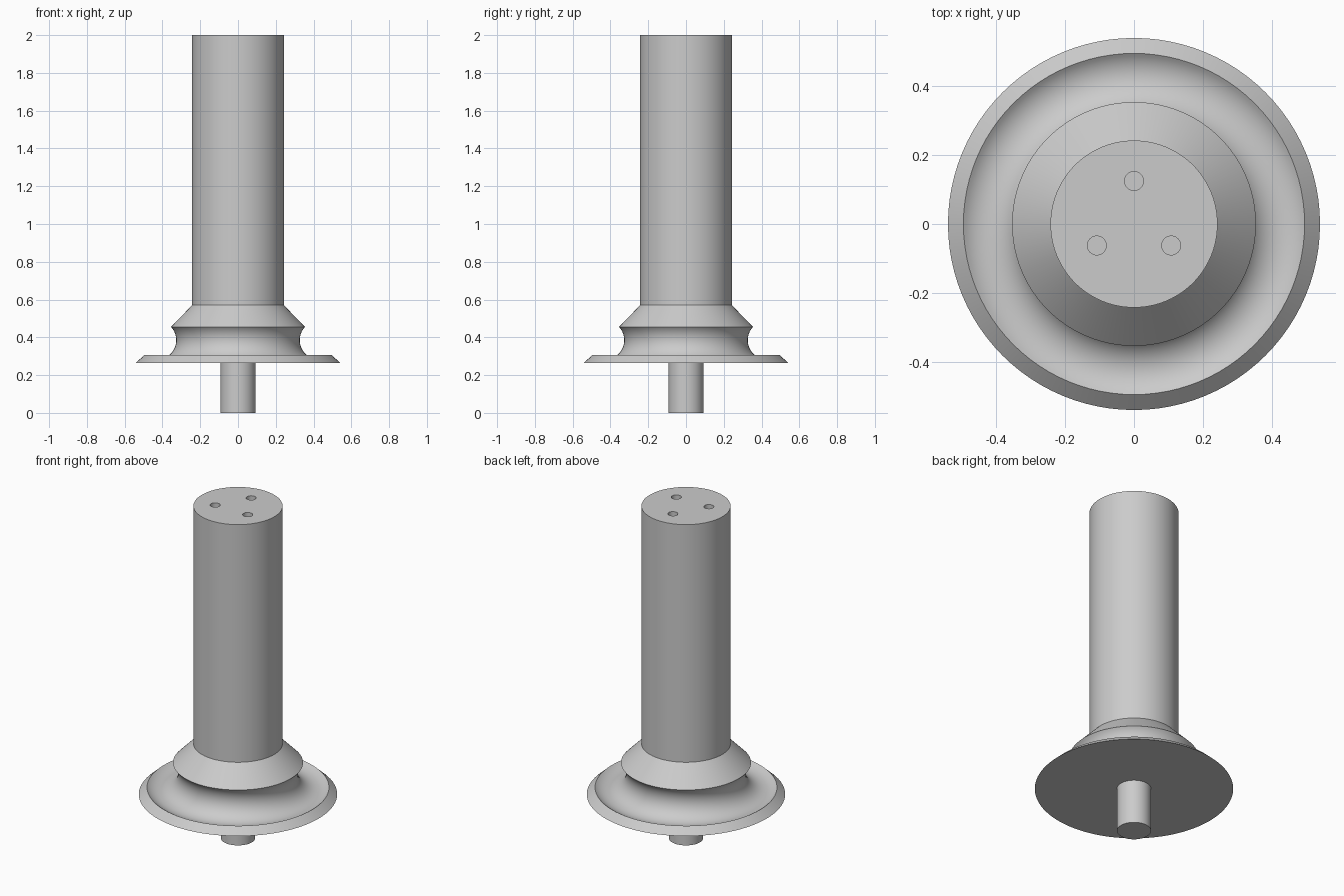
import bpy
import bmesh
import math

old = bpy.data.objects.get("Cube")
if old:
    bpy.data.objects.remove(old, do_unlink=True)

SIDES = 96

grey = bpy.data.materials.new("plain_grey")
grey.use_nodes = True
GREY = (0.6, 0.6, 0.6, 1)
grey.diffuse_color = GREY
grey.node_tree.nodes["Principled BSDF"].inputs["Base Color"].default_value = GREY


def lathe(name, profile, sides=SIDES, centre=(0, 0)):
    """Revolve (radius, z) points, bottom to top, into a closed solid."""
    bm = bmesh.new()
    rings = []
    for radius, z in profile:
        rings.append([bm.verts.new((radius * math.cos(a), radius * math.sin(a), z))
                      for a in (math.tau * i / sides for i in range(sides))])
    for low, high in zip(rings, rings[1:]):
        for i in range(sides):
            j = (i + 1) % sides
            bm.faces.new((low[i], low[j], high[j], high[i]))
    bm.faces.new(rings[0][::-1])
    bm.faces.new(rings[-1])
    mesh = bpy.data.meshes.new(name)
    bm.to_mesh(mesh)
    bm.free()
    mesh.materials.append(grey)
    obj = bpy.data.objects.new(name, mesh)
    obj.location = (*centre, 0)
    bpy.context.collection.objects.link(obj)
    return obj


def smooth(obj):
    bpy.ops.object.select_all(action="DESELECT")
    obj.select_set(True)
    bpy.context.view_layer.objects.active = obj
    bpy.ops.object.shade_smooth_by_angle(angle=math.radians(30))


# Mounting pin under the base
pin = lathe("mounting_pin", [(0.093, 0), (0.093, 0.275)])

# Flanged base: bevelled rim, round groove, then the conical collar
groove_r, groove_z, groove_size = 0.43, 0.385, 0.103
start, end = math.radians(-50), math.radians(-223)
STEPS = 28
groove = []
for i in range(STEPS + 1):
    a = start + (end - start) * i / STEPS
    groove.append((groove_r + groove_size * math.cos(a),
                   groove_z + groove_size * math.sin(a)))
base = lathe("flanged_base", [(0.541, 0.265)] + groove + [(0.243, 0.57)])

# Tall shaft with three blind holes in its top
shaft = lathe("shaft", [(0.243, 0.56), (0.243, 2)])
for i in range(3):
    a = math.radians(90 + 120 * i)
    cutter = lathe(f"hole_cutter_{i + 1}", [(0.0275, 1.88), (0.0275, 2.1)], 32,
                   (0.125 * math.cos(a), 0.125 * math.sin(a)))
    cutter.hide_render = True
    cutter.hide_viewport = True
    cut = shaft.modifiers.new("hole", "BOOLEAN")
    cut.operation = "DIFFERENCE"
    cut.solver = "EXACT"
    cut.object = cutter

# Bake the holes, then drop the cutters
bpy.context.view_layer.update()
graph = bpy.context.evaluated_depsgraph_get()
drilled = bpy.data.meshes.new_from_object(shaft.evaluated_get(graph))
shaft.modifiers.clear()
shaft.data = drilled
for obj in [o for o in bpy.data.objects if o.name.startswith("hole_cutter")]:
    bpy.data.objects.remove(obj, do_unlink=True)

for part in (pin, base, shaft):
    smooth(part)
